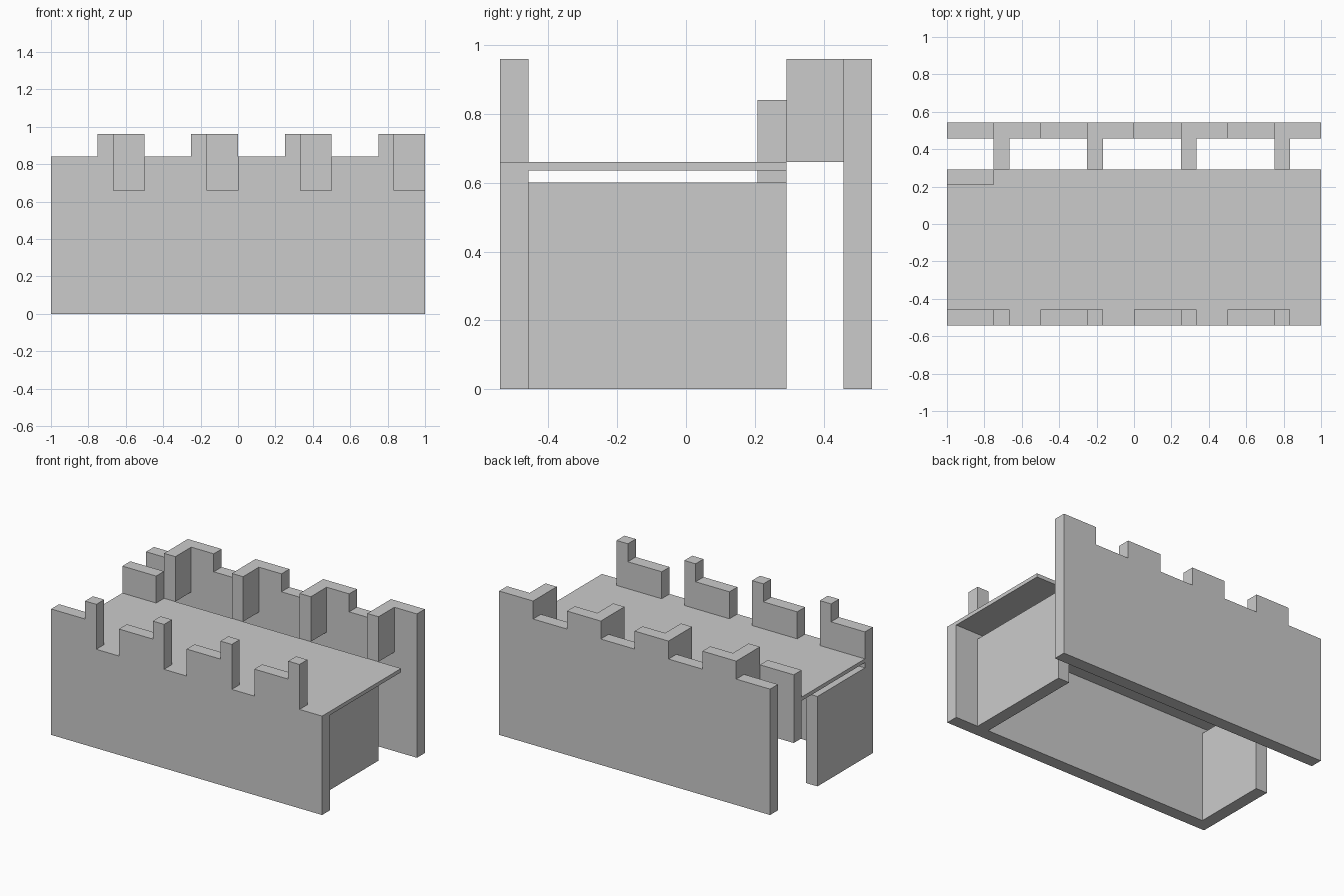
import bpy, bmesh

if "Cube" in bpy.data.objects:
    bpy.data.objects.remove(bpy.data.objects["Cube"])

T = 1 / 12            # wall thickness
Y = 6.5 / 12          # half depth
FLOOR, LOW, HIGH = 0.66, 0.84, 0.96


def box(name, x0, x1, y0, y1, z0, z1):
    bm = bmesh.new()
    bmesh.ops.create_cube(bm, size=1)
    for v in bm.verts:
        v.co = (x1 if v.co.x > 0 else x0,
                y1 if v.co.y > 0 else y0,
                z1 if v.co.z > 0 else z0)
    return finish(name, bm)


def wall(name, top, y0, y1):
    """Extrude an x-z profile (base line plus a stepped top) along y."""
    pts = [(1, 0), (-1, 0)] + top
    bm = bmesh.new()
    face = bm.faces.new([bm.verts.new((x, y0, z)) for x, z in pts])
    ext = bmesh.ops.extrude_face_region(bm, geom=[face])
    for v in ext["geom"]:
        if isinstance(v, bmesh.types.BMVert):
            v.co.y = y1
    bmesh.ops.recalc_face_normals(bm, faces=bm.faces)
    return finish(name, bm)


def finish(name, bm):
    me = bpy.data.meshes.new(name)
    bm.to_mesh(me)
    bm.free()
    ob = bpy.data.objects.new(name, me)
    bpy.context.collection.objects.link(ob)
    return ob


front_top, back_top = [], []
for i in range(4):
    x = -1 + i * 0.5
    # stepped battlements: low part, tall part, then a gap at the front
    front_top += [(x, LOW), (x + 0.25, LOW), (x + 0.25, HIGH), (x + 4 * T, HIGH),
                  (x + 4 * T, FLOOR), (x + 0.5, FLOOR)]
    back_top += [(x, LOW), (x + 0.25, LOW), (x + 0.25, HIGH), (x + 0.5, HIGH)]
    # fins joining the back wall to the walkway edge
    box(f"back_fin_{i + 1}", x + 0.25, x + 4 * T, Y - 3 * T, Y - T, FLOOR, HIGH)

# Long walls
wall("front_wall", front_top, -Y, -Y + T)
wall("back_wall", back_top, Y - T, Y)

# Walkway and the corner block through its left end
box("walkway", -1, 1, -Y + T, Y - 3 * T, 0.635, FLOOR)
box("corner_block", -1, -0.75, Y - 4 * T, Y - 3 * T, 0.385, LOW)

# Cross walls below the walkway
box("left_cross_wall", -1, -1 + T, -Y + T, 0.5 * T, 0, 0.6)
box("right_cross_wall", 0.75, 0.75 + T, -Y + T, Y - 3 * T, 0, 0.6)
